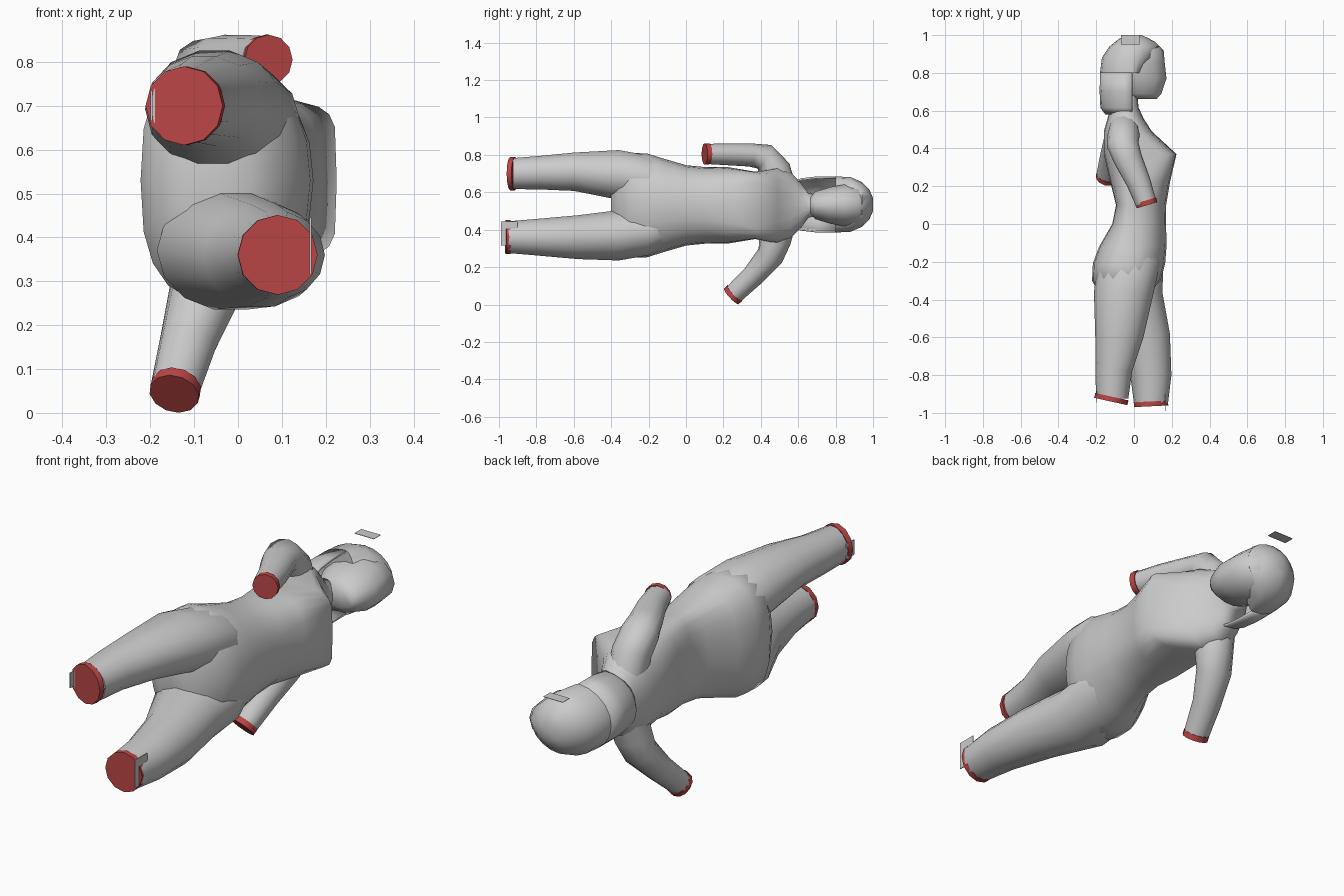
import bpy, bmesh, math
from mathutils import Vector

if "Cube" in bpy.data.objects:
    bpy.data.objects.remove(bpy.data.objects["Cube"])


def material(name, rgb):
    m = bpy.data.materials.new(name)
    m.diffuse_color = (*rgb, 1)
    m.use_nodes = True
    m.node_tree.nodes["Principled BSDF"].inputs["Base Color"].default_value = m.diffuse_color
    return m


GREY = material("grey", (0.6, 0.6, 0.6))
RED = material("red", (0.5, 0.06, 0.06))


def finish(name, bm, mat, angle=60):
    bmesh.ops.recalc_face_normals(bm, faces=bm.faces[:])
    me = bpy.data.meshes.new(name)
    bm.to_mesh(me)
    bm.free()
    me.materials.append(mat)
    ob = bpy.data.objects.new(name, me)
    bpy.context.collection.objects.link(ob)
    bpy.ops.object.select_all(action='DESELECT')
    ob.select_set(True)
    bpy.context.view_layer.objects.active = ob
    bpy.ops.object.shade_smooth_by_angle(angle=math.radians(angle))
    return ob


def skin(name, rings, mat, closed=True, angle=60):
    """Bridge a list of point rings into a surface."""
    bm = bmesh.new()
    vs = [[bm.verts.new(p) for p in r] for r in rings]
    n = len(vs[0])
    for a, b in zip(vs, vs[1:]):
        for i in range(n if closed else n - 1):
            j = (i + 1) % n
            bm.faces.new((a[i], a[j], b[j], b[i]))
    if closed:
        bm.faces.new(vs[0])
        bm.faces.new(vs[-1])
    return finish(name, bm, mat, angle)


def section(y, x0, x1, zc, rz, p=2, back=2, n=16, xc=None, start=0, span=360):
    """Cross-section at y from x0 to x1; p and back square off each half."""
    xc = (x0 + x1) / 2 if xc is None else xc
    count = n if span == 360 else n + 1
    pts = []
    for i in range(count):
        t = math.radians(start + span * i / n)
        c, s = math.cos(t), math.sin(t)
        e = 2 / (p if c > 0 else back)
        w = x1 - xc if c > 0 else xc - x0
        pts.append((xc + w * math.copysign(abs(c) ** e, c), y,
                    zc + rz * math.copysign(abs(s) ** e, s)))
    return pts


def limb(name, path, n=12):
    """Tube along a path of (x, y, z, radius across x, other radius)."""
    rings = []
    for i, (x, y, z, a, b) in enumerate(path):
        lo, hi = path[max(i - 1, 0)], path[min(i + 1, len(path) - 1)]
        t = (Vector(hi[:3]) - Vector(lo[:3])).normalized()
        u = Vector((1, 0, 0))
        u = (u - t * u.dot(t)).normalized()
        v = t.cross(u)
        rings.append([Vector((x, y, z)) + u * a * math.cos(k * math.tau / n)
                      + v * b * math.sin(k * math.tau / n) for k in range(n)])
    return skin(name, rings, GREY)


def end_disc(name, centre, direction, radius):
    """Red disc closing the end of a limb."""
    bm = bmesh.new()
    bmesh.ops.create_cone(bm, cap_ends=True, segments=12, radius1=radius,
                          radius2=radius, depth=0.026)
    ob = finish(name, bm, RED, 35)
    ob.location = centre
    ob.rotation_euler = Vector(direction).to_track_quat('Z', 'Y').to_euler()


def plate(name, centre, size):
    bm = bmesh.new()
    bmesh.ops.create_cube(bm, size=1)
    bmesh.ops.scale(bm, vec=size, verts=bm.verts[:])
    bmesh.ops.translate(bm, vec=centre, verts=bm.verts[:])
    finish(name, bm, GREY, 30)


# Torso with neck, squared bust ridge and full hips
skin("torso", [section(y, a, b, 0.53, rz, p, q, n=20, xc=-0.03)
               for y, a, b, rz, p, q in (
    (0.72, -0.08, 0.03, 0.055, 2, 2),
    (0.655, -0.10, 0.02, 0.065, 2, 2),
    (0.615, -0.125, 0.025, 0.12, 2, 2.2),
    (0.56, -0.14, 0.05, 0.175, 2.4, 2.2),
    (0.49, -0.16, 0.095, 0.205, 2.8, 2.2),
    (0.37, -0.16, 0.225, 0.18, 6, 2.2),
    (0.22, -0.125, 0.19, 0.205, 3, 2.2),
    (0.10, -0.095, 0.17, 0.205, 2.4, 2.2),
    (0.00, -0.115, 0.17, 0.215, 2.3, 2.2),
    (-0.12, -0.185, 0.172, 0.25, 2.2, 2.4),
    (-0.21, -0.218, 0.165, 0.278, 2.1, 2.7),
    (-0.30, -0.222, 0.14, 0.28, 2, 2.7),
    (-0.36, -0.19, 0.085, 0.22, 2, 2.2),
    (-0.40, -0.13, 0.03, 0.13, 2, 2))], GREY, angle=110)

# Legs, one set back and one set forward, rising out of the hips
skin("upper_leg", [section(y, a, b, z, rz, n=14) for y, a, b, z, rz in (
    (-0.05, -0.10, 0.10, 0.63, 0.09),
    (-0.20, -0.19, 0.14, 0.672, 0.128),
    (-0.36, -0.212, 0.105, 0.693, 0.136),
    (-0.60, -0.205, 0.05, 0.71, 0.105),
    (-0.78, -0.205, -0.01, 0.705, 0.092),
    (-0.925, -0.20, -0.03, 0.70, 0.085))], GREY)
skin("lower_leg", [section(y, a, b, z, rz, n=14) for y, a, b, z, rz in (
    (-0.05, -0.10, 0.12, 0.43, 0.09),
    (-0.20, -0.18, 0.157, 0.388, 0.128),
    (-0.36, -0.185, 0.15, 0.37, 0.138),
    (-0.58, -0.08, 0.19, 0.36, 0.12),
    (-0.80, -0.02, 0.198, 0.36, 0.10),
    (-0.95, 0.00, 0.18, 0.36, 0.087))], GREY)

# Arms cut off below the elbow
limb("upper_arm", [(-0.05, 0.51, 0.58, 0.08, 0.09),
                   (-0.055, 0.475, 0.72, 0.085, 0.085),
                   (-0.06, 0.42, 0.79, 0.085, 0.073),
                   (-0.03, 0.34, 0.80, 0.075, 0.062),
                   (0.025, 0.22, 0.803, 0.064, 0.058),
                   (0.062, 0.115, 0.805, 0.056, 0.054)])
limb("lower_arm", [(-0.05, 0.51, 0.48, 0.08, 0.09),
                   (-0.06, 0.475, 0.34, 0.085, 0.085),
                   (-0.08, 0.45, 0.26, 0.08, 0.073),
                   (-0.115, 0.36, 0.155, 0.065, 0.06),
                   (-0.143, 0.255, 0.055, 0.057, 0.054)])

# Red ends of the limbs
end_disc("upper_leg_end", (-0.12, -0.927, 0.70), (-0.22, -1, 0), 0.09)
end_disc("lower_leg_end", (0.09, -0.952, 0.36), (0.05, -1, 0), 0.091)
end_disc("upper_arm_end", (0.066, 0.112, 0.805), (0.3, -1, 0), 0.057)
end_disc("lower_arm_end", (-0.143, 0.252, 0.052), (-0.2, -0.72, -0.68), 0.058)

# Head and face
skin("head", [section(y, a, b, 0.53, rz, n=14) for y, a, b, rz in (
    (0.662, -0.02, 0.12, 0.04),
    (0.69, -0.08, 0.145, 0.075),
    (0.77, -0.12, 0.172, 0.10),
    (0.85, -0.14, 0.163, 0.115),
    (0.92, -0.12, 0.157, 0.105),
    (0.965, -0.08, 0.11, 0.07),
    (0.99, -0.03, 0.06, 0.03))], GREY)

# Hair: crown and the hanging curtain around the back
skin("hair_crown", [section(y, a, b, 0.535, rz, n=20, xc=-0.01)
                    for y, a, b, rz in (
    (0.80, -0.18, 0.04, 0.15),
    (0.88, -0.17, 0.11, 0.146),
    (0.94, -0.13, 0.135, 0.12),
    (0.98, -0.08, 0.085, 0.08),
    (1.0, -0.03, 0.04, 0.035))], GREY)
curtain = skin("hair_curtain",
               [section(y, a, 0.04, 0.535, rz, n=10, xc=-0.01, start=90, span=180)
                for y, a, rz in ((0.58, -0.152, 0.125), (0.615, -0.178, 0.14),
                                 (0.70, -0.182, 0.15), (0.802, -0.18, 0.15))],
               GREY, closed=False)
mod = curtain.modifiers.new("thickness", 'SOLIDIFY')
mod.thickness = 0.01

# Loose flat tags beside the head and the leg ends
plate("head_tag", (-0.02, 0.975, 0.69), (0.10, 0.05, 0.002))
plate("lower_leg_tag", (0.165, -0.945, 0.38), (0.004, 0.09, 0.13))
plate("upper_leg_tag", (-0.197, -0.915, 0.70), (0.004, 0.06, 0.07))
